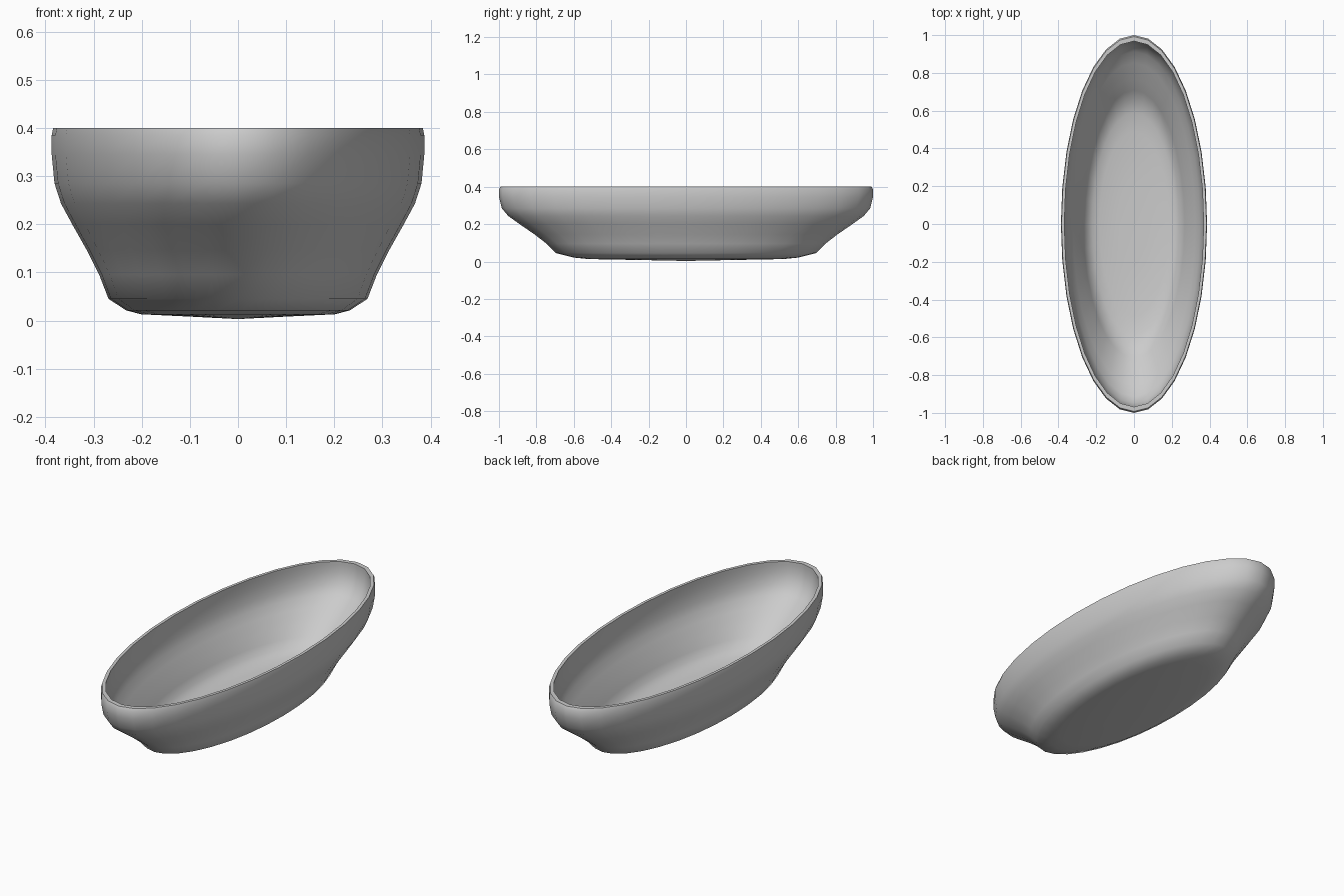
import bpy, bmesh, math

if "Cube" in bpy.data.objects:
    bpy.data.objects.remove(bpy.data.objects["Cube"])

SEGS = 32
RX, RY = 0.387, 1.0

# Profile as (fraction of full radius, height), from bottom centre up to the rim
outer = [(0.25, 0.008), (0.52, 0.013), (0.6, 0.021), (0.695, 0.045), (0.745, 0.095),
         (0.81, 0.145), (0.89, 0.2), (0.95, 0.243), (0.985, 0.285), (1.0, 0.345),
         (1.0, 0.385), (0.992, 0.4)]
# Inside wall, from the rim down to the floor
inner = [(1.0, 0.4), (1.0, 0.385), (1.0, 0.345), (0.98, 0.285), (0.945, 0.245),
         (0.885, 0.205), (0.8, 0.15), (0.74, 0.105), (0.695, 0.07), (0.62, 0.05),
         (0.52, 0.037), (0.25, 0.032)]
WALL_X, WALL_Y = 0.018, 0.032

bm = bmesh.new()


def ring(frac, z, inset_x=0.0, inset_y=0.0):
    a, b = frac * RX - inset_x, frac * RY - inset_y
    return [bm.verts.new((a * math.cos(2 * math.pi * i / SEGS),
                          b * math.sin(2 * math.pi * i / SEGS), z))
            for i in range(SEGS)]


rings = [ring(f, z) for f, z in outer]
rings += [ring(f, z, WALL_X, WALL_Y) for f, z in inner]

# Walls
for lo, hi in zip(rings, rings[1:]):
    for i in range(SEGS):
        j = (i + 1) % SEGS
        bm.faces.new((lo[i], lo[j], hi[j], hi[i]))

# Base and inside floor centres
for loop, z in ((rings[0], 0.003), (rings[-1], 0.03)):
    c = bm.verts.new((0, 0, z))
    for i in range(SEGS):
        bm.faces.new((loop[i], loop[(i + 1) % SEGS], c))

bmesh.ops.recalc_face_normals(bm, faces=bm.faces)
mesh = bpy.data.meshes.new("oval_bowl")
bm.to_mesh(mesh)
bm.free()
bowl = bpy.data.objects.new("oval_bowl", mesh)
bpy.context.collection.objects.link(bowl)
bpy.context.view_layer.objects.active = bowl
bowl.select_set(True)
bpy.ops.object.shade_smooth_by_angle(angle=math.radians(60))
